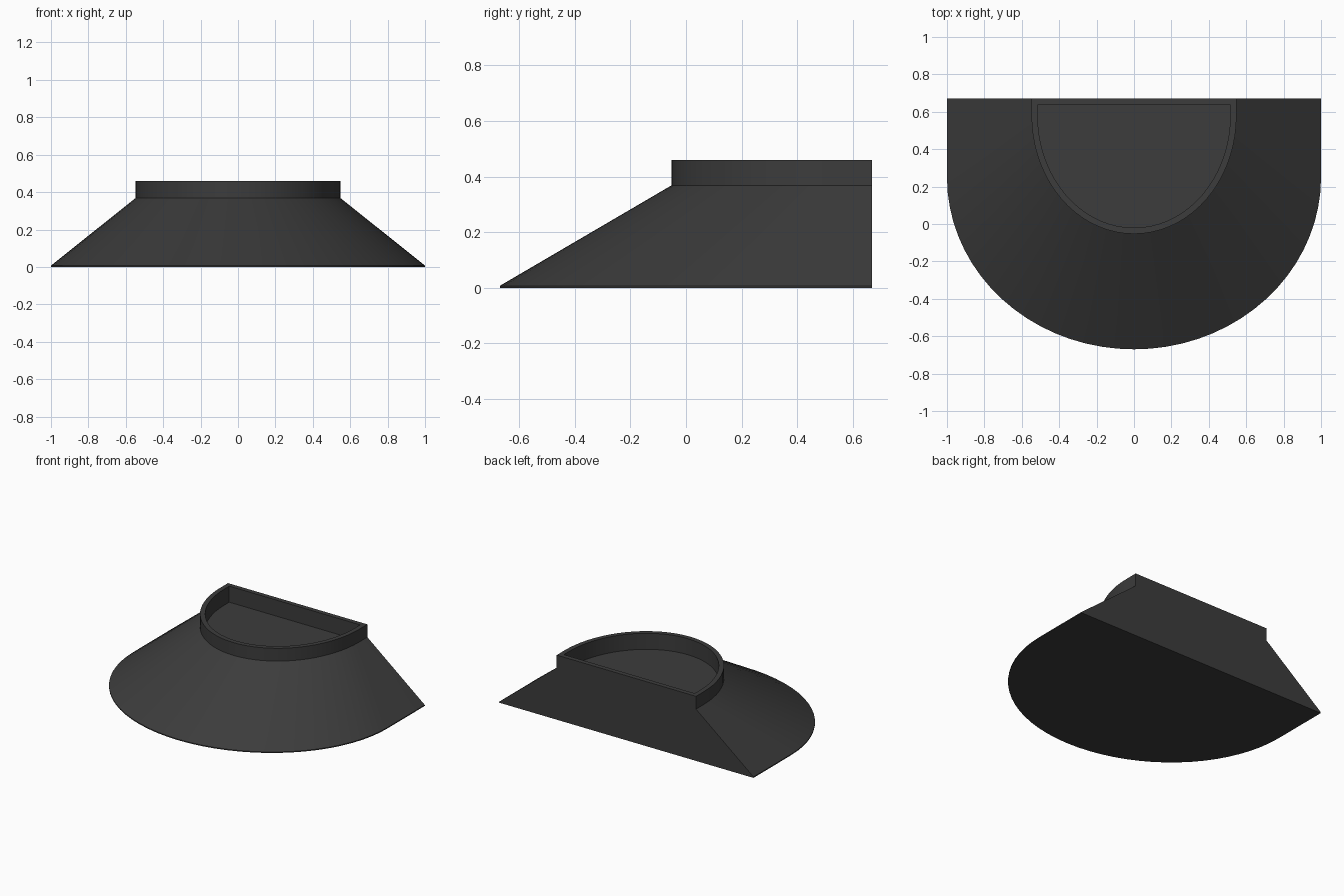
import bpy, bmesh
from math import pi, sin, cos, radians

if "Cube" in bpy.data.objects:
    bpy.data.objects.remove(bpy.data.objects["Cube"])

SEGMENTS = 36
BACK = 0.67


def d_outline(half_width, centre_y, depth, back_y, z):
    """D-shaped outline: straight back, straight sides, elliptical front."""
    points = [(half_width, back_y, z)]
    for i in range(SEGMENTS + 1):
        a = pi * i / SEGMENTS
        points.append((half_width * cos(a), centre_y - depth * sin(a), z))
    points.append((-half_width, back_y, z))
    return points


def loft(name, outlines):
    """Skin successive outlines and cap both ends."""
    bm = bmesh.new()
    rings = [[bm.verts.new(p) for p in o] for o in outlines]
    n = len(rings[0])
    for lower, upper in zip(rings, rings[1:]):
        for i in range(n):
            j = (i + 1) % n
            bm.faces.new((lower[i], lower[j], upper[j], upper[i]))
    bm.faces.new(rings[0])
    bm.faces.new(rings[-1])
    bmesh.ops.recalc_face_normals(bm, faces=bm.faces[:])
    mesh = bpy.data.meshes.new(name)
    bm.to_mesh(mesh)
    bm.free()
    obj = bpy.data.objects.new(name, mesh)
    bpy.context.collection.objects.link(obj)
    return obj


# Flared half-round body with a thin foot, raised collar and shallow recess
body = loft("flared_body_with_collar", [
    d_outline(1.0, 0.25, 0.92, BACK, 0.0),
    d_outline(1.0, 0.25, 0.92, BACK, 0.007),
    d_outline(0.548, 0.58, 0.633, BACK, 0.368),
    d_outline(0.548, 0.58, 0.633, BACK, 0.459),
    d_outline(0.515, 0.58, 0.60, 0.637, 0.459),
    d_outline(0.515, 0.58, 0.60, 0.637, 0.345),
])

# Dark grey finish
mat = bpy.data.materials.new("dark_grey")
mat.diffuse_color = (0.045, 0.045, 0.045, 1.0)
mat.use_nodes = True
mat.node_tree.nodes["Principled BSDF"].inputs["Base Color"].default_value = mat.diffuse_color
body.data.materials.append(mat)

# Smooth curved sides, crisp rims
bpy.context.view_layer.objects.active = body
body.select_set(True)
bpy.ops.object.shade_smooth_by_angle(angle=radians(25))
